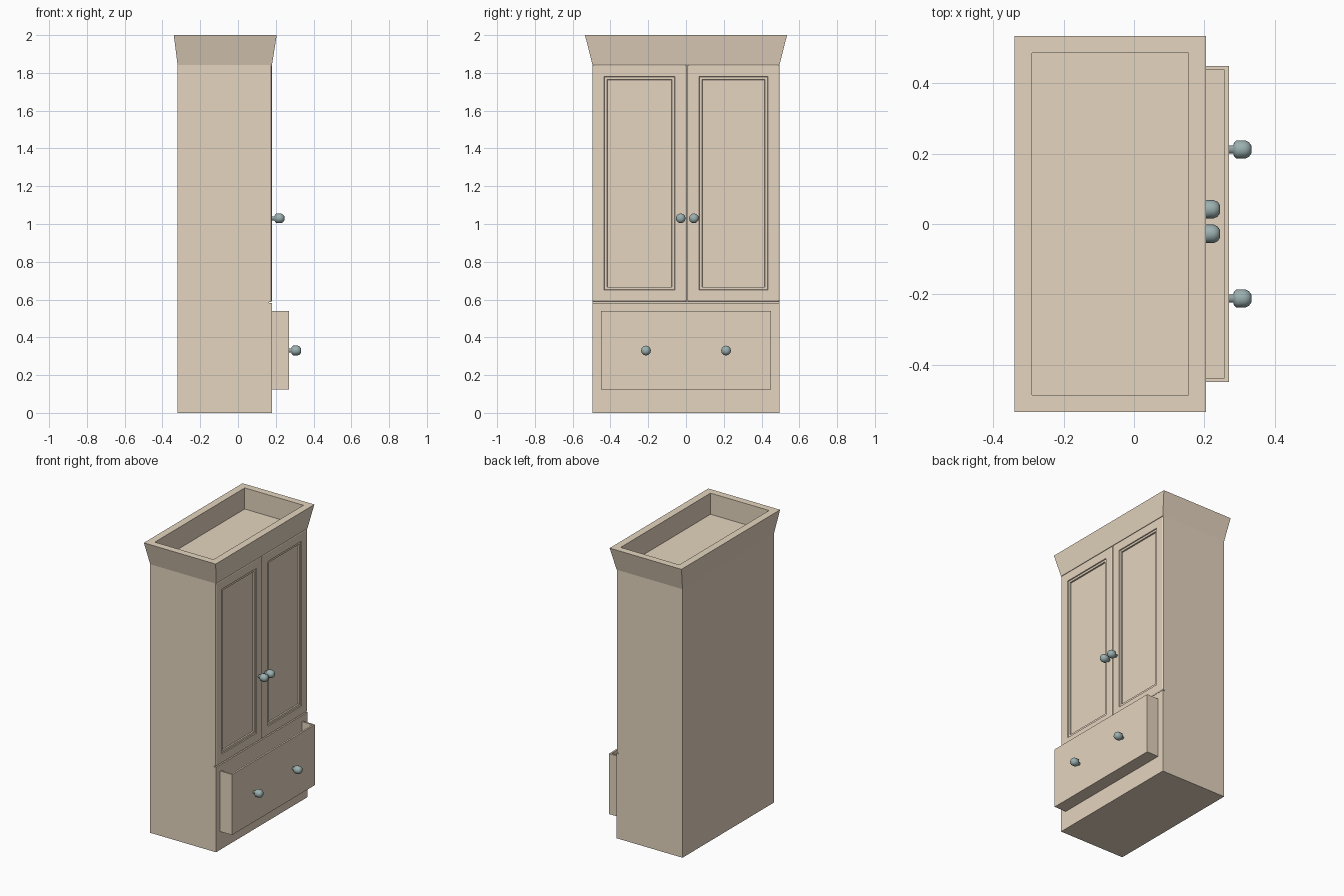
import bpy, bmesh, math
from mathutils import Matrix

if "Cube" in bpy.data.objects:
    bpy.data.objects.remove(bpy.data.objects["Cube"])


def material(name, color):
    m = bpy.data.materials.new(name)
    m.diffuse_color = color
    m.use_nodes = True
    m.node_tree.nodes["Principled BSDF"].inputs["Base Color"].default_value = m.diffuse_color
    return m


WOOD = material("wood", (0.78, 0.66, 0.52, 1))
METAL = material("metal", (0.33, 0.43, 0.43, 1))


def finish(name, bm, mat):
    bmesh.ops.recalc_face_normals(bm, faces=bm.faces)
    me = bpy.data.meshes.new(name)
    bm.to_mesh(me)
    bm.free()
    me.materials.append(mat)
    ob = bpy.data.objects.new(name, me)
    bpy.context.collection.objects.link(ob)
    return ob


def box(name, x0, x1, y0, y1, z0, z1):
    bm = bmesh.new()
    bmesh.ops.create_cube(bm, size=1)
    for v in bm.verts:
        v.co.x = (x0 + x1) / 2 + v.co.x * (x1 - x0)
        v.co.y = (y0 + y1) / 2 + v.co.y * (y1 - y0)
        v.co.z = (z0 + z1) / 2 + v.co.z * (z1 - z0)
    return finish(name, bm, WOOD)


def loft(name, rings):
    """Skin a stack of four-point rings and cap both ends."""
    bm = bmesh.new()
    loops = [[bm.verts.new(p) for p in r] for r in rings]
    for a, b in zip(loops, loops[1:]):
        for i in range(4):
            j = (i + 1) % 4
            bm.faces.new((a[i], a[j], b[j], b[i]))
    bm.faces.new(loops[0])
    bm.faces.new(loops[-1])
    return finish(name, bm, WOOD)


def flat_ring(x0, x1, y, z):
    return [(x0, -y, z), (x1, -y, z), (x1, y, z), (x0, y, z)]


def door_ring(x, y0, y1, z0, z1, inset):
    a, b, c, d = y0 + inset, y1 - inset, z0 + inset, z1 - inset
    return [(x, a, c), (x, b, c), (x, b, d), (x, a, d)]


# Carcass: plinth, drawer section and cupboard section
box("plinth", -0.32, 0.18, -0.495, 0.495, 0.0, 0.08)
box("drawer_section", -0.32, 0.18, -0.495, 0.495, 0.08, 0.583)
box("cupboard_section", -0.32, 0.165, -0.495, 0.495, 0.583, 1.845)

# Flared cornice with a sunken top
loft("cornice", [
    flat_ring(-0.32, 0.18, 0.495, 1.843),
    flat_ring(-0.34, 0.205, 0.535, 2.0),
    flat_ring(-0.29, 0.155, 0.487, 2.0),
    flat_ring(-0.29, 0.155, 0.487, 1.855),
])

# Panelled doors with softened edges and a stepped recess
for side, y0, y1 in (("left", -0.495, 0.003), ("right", 0.007, 0.495)):
    z0, z1 = 0.588, 1.843
    loft(side + "_door", [
        door_ring(x, y0, y1, z0, z1, inset) for x, inset in (
            (0.16, 0), (0.176, 0), (0.18, 0.006), (0.18, 0.062),
            (0.174, 0.064), (0.174, 0.078), (0.162, 0.08))
    ])

# Pulled-out, open-topped drawer
t = 0.012
box("drawer_front", 0.27 - t, 0.27, -0.45, 0.45, 0.125, 0.54)
box("drawer_bottom", 0.17, 0.27 - t, -0.45 + t, 0.45 - t, 0.125, 0.125 + t)
for side, y0 in (("left", -0.45), ("right", 0.45 - t)):
    box("drawer_side_" + side, 0.17, 0.27 - t, y0, y0 + t, 0.125, 0.54)


def knob(name, x, y, z):
    """Turned knob pointing along +x."""
    profile = [(0, 0.011), (0.014, 0.011), (0.015, 0.018), (0.023, 0.026),
               (0.047, 0.026), (0.058, 0.021), (0.065, 0.011)]
    n = 12
    bm = bmesh.new()
    loops = []
    for h, r in profile:
        loops.append([bm.verts.new((h, r * math.cos(math.tau * i / n),
                                    r * math.sin(math.tau * i / n)))
                      for i in range(n)])
    for a, b in zip(loops, loops[1:]):
        for i in range(n):
            j = (i + 1) % n
            bm.faces.new((a[i], a[j], b[j], b[i]))
    bm.faces.new(loops[0])
    bm.faces.new(loops[-1])
    for f in bm.faces:
        f.smooth = True
    bmesh.ops.transform(bm, matrix=Matrix.Translation((x, y, z)), verts=bm.verts)
    return finish(name, bm, METAL)


# Knobs
knob("left_door_knob", 0.18, -0.028, 1.03)
knob("right_door_knob", 0.18, 0.042, 1.03)
knob("left_drawer_knob", 0.269, -0.212, 0.33)
knob("right_drawer_knob", 0.269, 0.212, 0.33)
